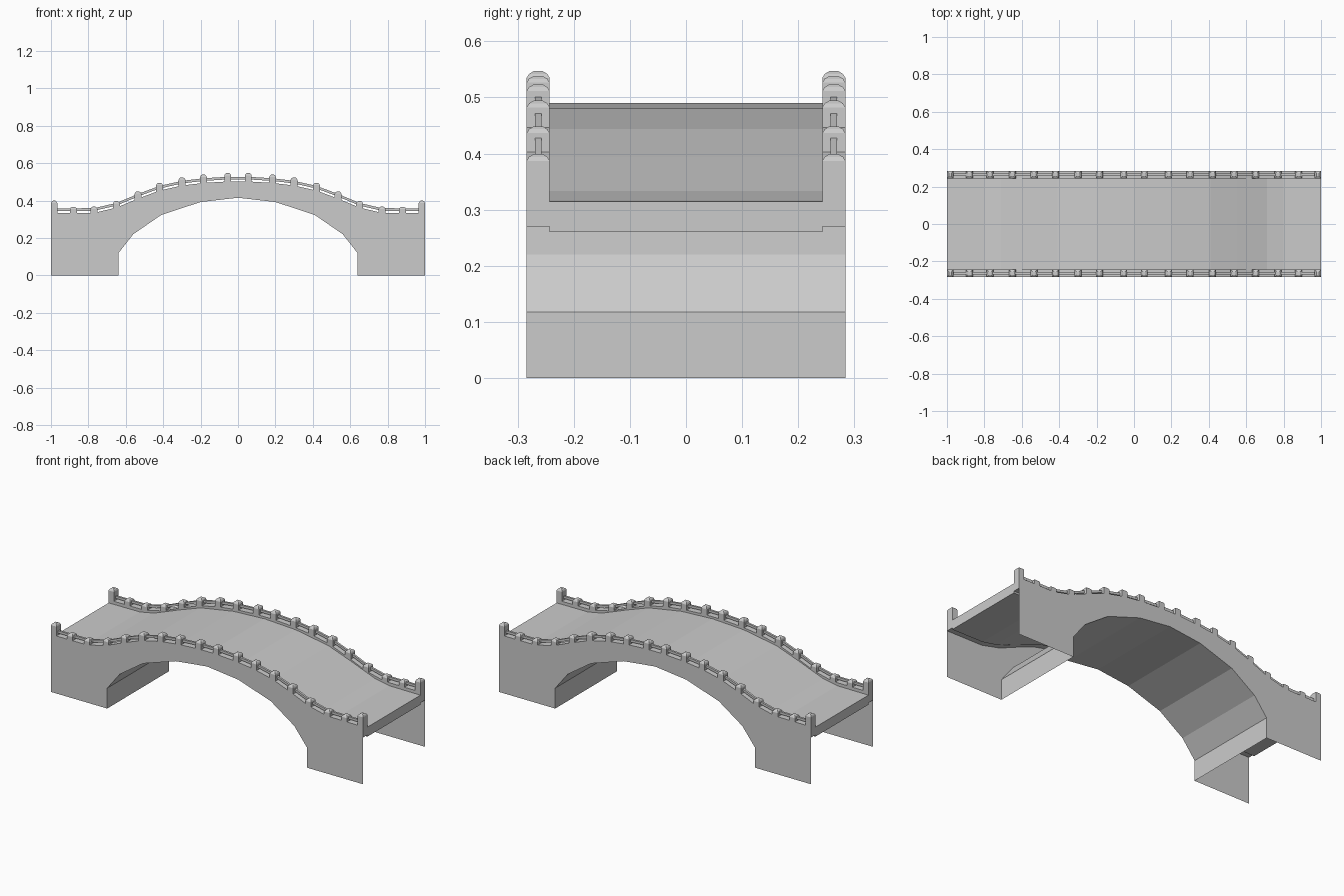
import bpy
import bmesh

cube = bpy.data.objects.get("Cube")
if cube:
    bpy.data.objects.remove(cube, do_unlink=True)

stone = bpy.data.materials.new("grey_stone")
stone.use_nodes = True
GREY = (0.6, 0.6, 0.6, 1)
stone.diffuse_color = GREY
stone.node_tree.nodes["Principled BSDF"].inputs["Base Color"].default_value = GREY


def finish(name, bm):
    mesh = bpy.data.meshes.new(name)
    bm.to_mesh(mesh)
    bm.free()
    mesh.materials.append(stone)
    obj = bpy.data.objects.new(name, mesh)
    bpy.context.collection.objects.link(obj)


def mirrored(half):
    """Mirror a half profile, listed from the centre outwards, across x = 0."""
    return [(-x, z) for x, z in reversed(half) if x > 0] + half


def height(profile, x):
    for (xa, za), (xb, zb) in zip(profile, profile[1:]):
        if xa <= x <= xb:
            return za + (zb - za) * (x - xa) / (xb - xa)
    return profile[-1][1]


def loft(bm, rings):
    """Closed solid through four-cornered rings."""
    loops = [[bm.verts.new(p) for p in ring] for ring in rings]
    for a, b in zip(loops, loops[1:]):
        for i in range(4):
            j = (i + 1) % 4
            bm.faces.new((a[i], a[j], b[j], b[i]))
    bm.faces.new(loops[0])
    bm.faces.new(loops[-1])


def sweep(bm, profile, y0, y1, low, high):
    """Bar with a rectangular section following a profile."""
    loft(bm, [[(x, y0, z + low), (x, y1, z + low),
               (x, y1, z + high), (x, y0, z + high)] for x, z in profile])


def solid(name, bm):
    bmesh.ops.recalc_face_normals(bm, faces=bm.faces[:])
    finish(name, bm)


OUTER, INNER, MID = 0.284, 0.243, 0.2635

arch = mirrored([(0, 0.415), (0.2, 0.392), (0.41, 0.323),
                 (0.56, 0.22), (0.64, 0.118), (0.64, 0)])
deck = mirrored([(0, 0.49), (0.2, 0.48), (0.41, 0.444), (0.55, 0.394),
                 (0.71, 0.333), (0.8, 0.316), (1, 0.315)])
curb = mirrored([(0.055, 0.502), (0.185, 0.494), (0.3, 0.48), (0.42, 0.453),
                 (0.535, 0.41), (0.65, 0.362), (0.77, 0.334), (1, 0.333)])
post_half = [0.055, 0.185, 0.3, 0.42, 0.535, 0.65, 0.77, 0.88, 0.983]
posts = [-x for x in reversed(post_half)] + post_half

# Deck slab
bm = bmesh.new()
sweep(bm, deck, -INNER, INNER, -0.055, 0)
solid("deck", bm)

# Open arch vault
bm = bmesh.new()
edges = [[bm.verts.new((x, y, z)) for y in (-OUTER, OUTER)] for x, z in arch]
for a, b in zip(edges, edges[1:]):
    bm.faces.new((a[0], a[1], b[1], b[0]))
bm.normal_update()
for face in bm.faces:
    c = face.calc_center_median()
    if face.normal.x * c.x + face.normal.z * c.z > 0:
        face.normal_flip()
finish("arch_vault", bm)


def post(bm, x, y, base, top, half_x):
    """Square post with a low domed cap."""
    rings = []
    for z, s in ((base, 1), (top - 0.012, 1), (top - 0.005, 0.8), (top, 0.4)):
        hx, hy = half_x * s, 0.0205 * s
        rings.append([(x - hx, y - hy, z), (x + hx, y - hy, z),
                      (x + hx, y + hy, z), (x - hx, y + hy, z)])
    loft(bm, rings)


for side, label in ((-1, "right_to_front"), (1, "left_to_back")):
    label = "front" if side < 0 else "back"

    # Thin spandrel wall with the arch opening
    bm = bmesh.new()
    outline = [(-1, 0)] + arch + [(1, 0)] + curb[::-1]
    wall = bm.faces.new([bm.verts.new((x, side * OUTER, z)) for x, z in outline])
    bm.normal_update()
    if wall.normal.y * side < 0:
        wall.normal_flip()
    bmesh.ops.triangulate(bm, faces=[wall])
    finish(label + "_wall", bm)

    # Curb along the deck edge
    bm = bmesh.new()
    sweep(bm, curb, side * INNER, side * OUTER, -0.063, 0)
    solid(label + "_curb", bm)

    # Slim handrail above the curb
    bm = bmesh.new()
    sweep(bm, curb, side * (MID - 0.006), side * (MID + 0.006), 0.011, 0.025)
    solid(label + "_handrail", bm)

    # Row of posts, taller at both ends
    bm = bmesh.new()
    for x in posts:
        z = height(curb, x)
        end = abs(x) > 0.95
        rise = 0.066 if end else 0.033 + 0.07 * max(0, z - 0.333)
        post(bm, x, side * MID, z - 0.025, z + rise, 0.017 if end else 0.018)
    solid(label + "_posts", bm)
